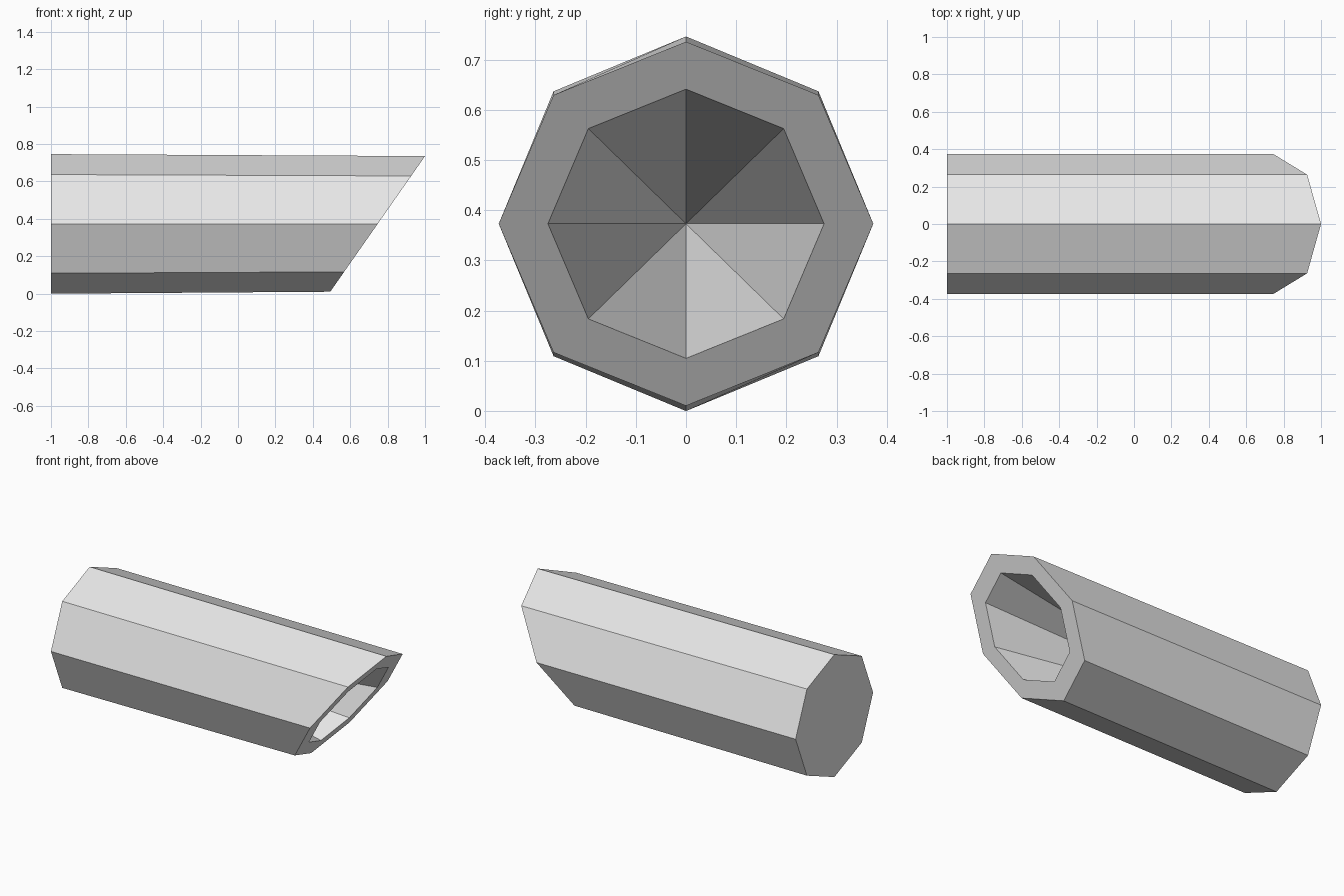
import bpy
import bmesh
from math import cos, sin, tau

if "Cube" in bpy.data.objects:
    bpy.data.objects.remove(bpy.data.objects["Cube"], do_unlink=True)

SIDES = 8
RADIUS = 0.373      # back end radius, also the axis height
RIM_X = 0.7466      # where the axis meets the slanted mouth
SLANT = 0.699       # forward lean of the mouth per unit of height
APEX_X = -0.62      # deepest point of the hollow

grey = bpy.data.materials.new("plain grey")
grey.use_nodes = True
grey.diffuse_color = (0.8, 0.8, 0.8, 1)
grey.node_tree.nodes["Principled BSDF"].inputs["Base Color"].default_value = (0.8, 0.8, 0.8, 1)

bm = bmesh.new()


def ring(x, ry, rz, slant=0):
    """Octagon around the long axis, leaning forward by slant."""
    verts = []
    for i in range(SIDES):
        a = tau * i / SIDES
        dz = rz * sin(a)
        verts.append(bm.verts.new((x + slant * dz, ry * cos(a), RADIUS + dz)))
    return verts


def bridge(a, b):
    for i in range(SIDES):
        j = (i + 1) % SIDES
        bm.faces.new((a[i], a[j], b[j], b[i]))


# Closed back end, outer wall and slanted rim
back = ring(-1, RADIUS, RADIUS)
outer_rim = ring(RIM_X, RADIUS, 0.3625, SLANT)
inner_rim = ring(RIM_X, 0.275, 0.268, SLANT)
bm.faces.new(back)
bridge(back, outer_rim)
bridge(outer_rim, inner_rim)

# Hollow narrowing to a point
apex = bm.verts.new((APEX_X, 0, RADIUS))
for i in range(SIDES):
    bm.faces.new((inner_rim[i], inner_rim[(i + 1) % SIDES], apex))

bmesh.ops.recalc_face_normals(bm, faces=bm.faces)
mesh = bpy.data.meshes.new("slanted_tube")
bm.to_mesh(mesh)
bm.free()
mesh.materials.append(grey)
tube = bpy.data.objects.new("slanted_tube", mesh)
bpy.context.collection.objects.link(tube)
